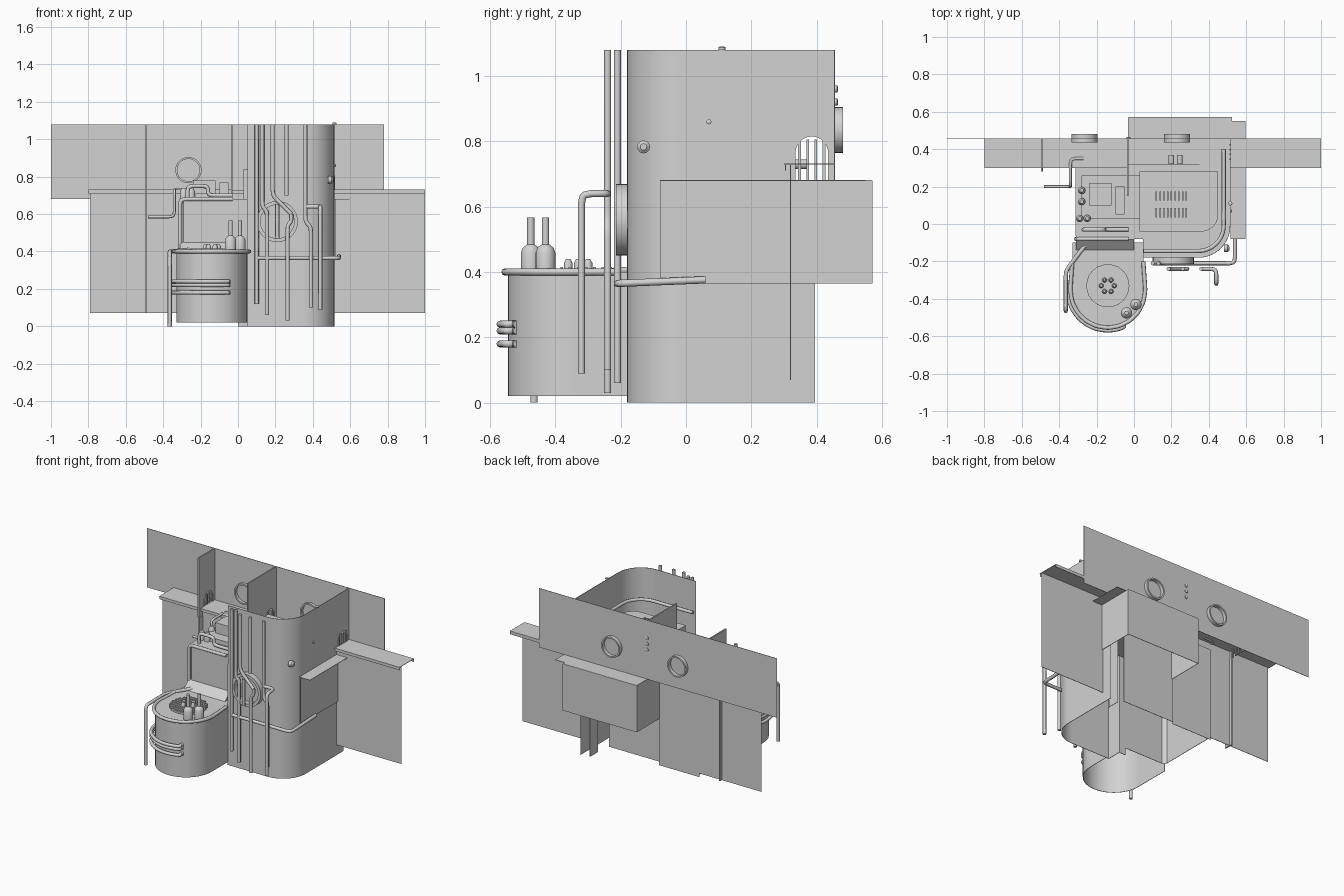
import bpy, bmesh, math
from mathutils import Vector

cube = bpy.data.objects.get("Cube")
if cube:
    bpy.data.objects.remove(cube, do_unlink=True)

grey = bpy.data.materials.new("plain_grey")
grey.use_nodes = True
grey.diffuse_color = (0.65, 0.65, 0.65, 1)
grey.node_tree.nodes["Principled BSDF"].inputs["Base Color"].default_value = grey.diffuse_color

# Shared levels: heights, depths and widths that several parts meet at
TOP, FLOOR, LEDGE, CASE, SKIRT = 1.08, 0.68, 0.73, 0.365, 0.07
BACK, PANEL, FRONT, STEP, REAR = 0.455, 0.32, -0.18, -0.08, 0.57
SIDE, SEAM, MIDDLE, BLOCK, RIB = 0.515, 0.05, -0.03, -0.31, -0.49
SHEET, BAR, PIPE = 0.003, 0.008, 0.011


def finish(name, bm, smooth=True):
    bmesh.ops.recalc_face_normals(bm, faces=bm.faces)
    mesh = bpy.data.meshes.new(name)
    bm.to_mesh(mesh)
    bm.free()
    part = bpy.data.objects.new(name, mesh)
    bpy.context.collection.objects.link(part)
    mesh.materials.append(grey)
    if smooth:
        bpy.ops.object.select_all(action='DESELECT')
        part.select_set(True)
        bpy.context.view_layer.objects.active = part
        bpy.ops.object.shade_smooth_by_angle(angle=math.radians(35))


def box(name, *ranges, thick=SHEET):
    """Box from three ranges; a single number gives a thin sheet there."""
    spans = [r if isinstance(r, tuple) else (r - thick / 2, r + thick / 2) for r in ranges]
    bm = bmesh.new()
    bmesh.ops.create_cube(bm, size=1)
    for vert in bm.verts:
        vert.co = [low + (high - low) * (c + 0.5) for (low, high), c in zip(spans, vert.co)]
    finish(name, bm, False)


def prism(name, outline, axis, start, end):
    """Flat outline extruded along an axis."""
    bm = bmesh.new()
    corners = [(*p[:axis], start, *p[axis:]) for p in outline]
    face = bm.faces.new([bm.verts.new(c) for c in corners])
    grown = bmesh.ops.extrude_face_region(bm, geom=[face])
    for item in grown['geom']:
        if isinstance(item, bmesh.types.BMVert):
            item.co[axis] = end
    finish(name, bm)


def wall(name, path, bottom, top):
    """Thin upright wall following a plan path."""
    inner = []
    for i, point in enumerate(path):
        along = Vector(path[min(i + 1, len(path) - 1)]) - Vector(path[max(i - 1, 0)])
        inner.append(tuple(Vector(point) + along.orthogonal().normalized() * SHEET))
    prism(name, path + inner[::-1], 2, bottom, top)


def arc(x, y, radius, start, end, steps=14):
    angles = [math.radians(start + (end - start) * i / steps) for i in range(steps + 1)]
    return [(x + radius * math.cos(a), y + radius * math.sin(a)) for a in angles]


def at_height(path, z):
    return [(*p, z) for p in path]


def pipe(name, points, radius=PIPE, bend=0.03):
    """Round tube along points, with softened bends."""
    points = [Vector(p) for p in points]
    path = [points[0]]
    for a, b, c in zip(points, points[1:], points[2:]):
        p = b + (a - b).normalized() * min(bend, (a - b).length * 0.4)
        q = b + (c - b).normalized() * min(bend, (c - b).length * 0.4)
        middle = (p + q + b * 2) / 4
        path += [p, (p + b + middle * 2) / 4, middle, (q + b + middle * 2) / 4, q]
    path.append(points[-1])
    curve = bpy.data.curves.new(name, 'CURVE')
    curve.dimensions = '3D'
    curve.bevel_depth, curve.bevel_resolution, curve.use_fill_caps = radius, 2, True
    spline = curve.splines.new('POLY')
    spline.points.add(len(path) - 1)
    for point, place in zip(spline.points, path):
        point.co = (*place, 1)
    bpy.context.collection.objects.link(bpy.data.objects.new(name, curve))
    curve.materials.append(grey)


def lathe(name, profile, place, axis='Z', sides=24):
    """Revolve radius and height pairs about an axis."""
    turn = Vector((0, 0, 1)).rotation_difference(Vector([axis == letter for letter in 'XYZ']))
    bm = bmesh.new()
    rings = [[bm.verts.new(Vector(place) + turn @ Vector((*p, h)))
              for p in arc(0, 0, r, 0, 360, sides)[:-1]] for r, h in profile]
    for low, high in zip(rings, rings[1:]):
        for i in range(sides):
            bm.faces.new((low[i - 1], low[i], high[i], high[i - 1]))
    bmesh.ops.remove_doubles(bm, verts=bm.verts, dist=0.0001)
    finish(name, bm)


def knob(name, place, radius, height, axis='Z'):
    lathe(name, [(0, 0), (radius, 0), (radius, height * 0.7), (radius / 2, height), (0, height)],
          place, axis, 12)


def ring(name, place, outer, inner, depth):
    lathe(name, [(inner, 0), (outer, 0), (outer, depth), (inner, depth), (inner, 0)], place, 'Y', 32)


# Long rear panels and the ledges joining them
box("upper_rear_panel", (-1, 0.78), BACK, (FLOOR, TOP))
for ends in ((-0.79, 0.35), (SIDE, 1)):
    box("lower_rear_panel", ends, PANEL, (SKIRT, LEDGE))
for ends in ((-0.8, MIDDLE), (SIDE, 1)):
    box("ledge", ends, (0.3, BACK), LEDGE)
    for y in (0.305, BACK):
        box("ledge_lip", ends, y, (LEDGE - 0.02, LEDGE))
box("rear_rib", RIB, (0.28, PANEL + 0.02), (SKIRT, FLOOR), thick=BAR)

# Round ports and fittings on the rear panel
for x in (-0.265, 0.23):
    ring("port_ring", (x, BACK - 0.02, 0.835), 0.07, 0.06, 0.045)
for i in range(3):
    knob("panel_knob", (MIDDLE, BACK, 0.88 + i * 0.04), PIPE, PIPE, 'Y')


# Upright plates with barred arches
def arched_plate(name, x, front, thick=BAR):
    middle, radius, spring = 0.385, 0.05, 0.765
    notch = [(middle - radius, FLOOR), *arc(middle, spring, radius, 180, 0), (middle + radius, FLOOR)]
    prism(name, [(front, FLOOR), *notch, (BACK, FLOOR), (BACK, TOP), (front, TOP)], 0, x - thick, x)
    for i in range(4):
        box("arch_bar", x - thick / 2, middle + (i - 1.5) * radius / 2, (FLOOR, spring + radius * 0.8),
            thick=BAR)


arched_plate("outer_partition", RIB, 0.28)
arched_plate("middle_partition", MIDDLE, 0.15)
arched_plate("side_wall_rear", SIDE, 0.3, SHEET)
box("side_wall_rear_lower", (SIDE - SHEET, SIDE), (0.3, 0.395), (0, FLOOR))
box("inner_rear_fin", 0.45, (0.3, 0.385), (0, 0.5))

# Main tower shell with a rounded front corner
radius, ease = 0.17, 0.01
corner = [(SIDE - radius - ease, FRONT), *arc(SIDE - radius, FRONT + radius, radius, -90, 0),
          (SIDE, FRONT + radius + ease)]
wall("tower_wall", [(SEAM, FRONT), *corner, (SIDE, 0.3)], 0, TOP)
box("tower_return", SEAM, (FRONT, STEP), (0, FLOOR))
box("tower_step", (0, SEAM), STEP, (0, FLOOR))
prism("tower_floor", [(MIDDLE, STEP), (SEAM, STEP), (SEAM, FRONT), *corner, (SIDE, BACK), (MIDDLE, BACK)],
      2, FLOOR - SHEET, FLOOR)

# Raised deck with two grilles and a rail inside the tower
deck, deck_end = 0.84, 0.45
prism("raised_deck", [(0.03, -0.04), *arc(deck_end - 0.09, SEAM, 0.09, -90, 0), (deck_end, 0.28), (0.03, 0.28)],
      2, FLOOR, deck)
for y in (0.06, 0.15):
    box("grille_frame", (0.1, 0.3), (y - 0.035, y + 0.035), deck, thick=BAR)
    for i in range(9):
        box("grille_slat", 0.12 + i * 0.02, (y - 0.025, y + 0.025), (deck, deck + 2 * BAR), thick=BAR)
inner_bend = at_height(arc(SIDE - radius, FRONT + radius, radius - 0.035, -90, 0, 6), 0.88)
pipe("inner_rail", [(SEAM, -0.145, 0.88), *inner_bend, (0.48, 0.4, 0.88)])
for x in (0.2, 0.245):
    pipe("rear_cell", [(x, PANEL, LEDGE), (x, 0.37, LEDGE)], 0.015)

# Side and rear casing, open below
box("side_casing", SIDE + BAR, (STEP, REAR), (CASE, FLOOR))
box("casing_flap", (SIDE, 0.595), (STEP, 0.55), FLOOR)
box("casing_back", (MIDDLE, SIDE + BAR), REAR, (CASE, FLOOR))
box("casing_end", MIDDLE, (PANEL, REAR), (CASE, FLOOR))
box("casing_top", (MIDDLE, SIDE + BAR), (PANEL, REAR), FLOOR)

# Left block behind the drum, with machinery on top
wall("block_wall", [(0, STEP), (BLOCK + 0.02, STEP), (BLOCK, STEP + 0.02), (BLOCK, PANEL)], SEAM, FLOOR)
box("block_top", (BLOCK, MIDDLE), (STEP, PANEL), FLOOR)
box("block_rear_plate", (BLOCK - 0.02, MIDDLE), PANEL + BAR, (SEAM, FLOOR))
prism("block_apron", [(STEP, 0.45), (STEP, 0.4), (-0.14, 0.4)], 0, BLOCK, 0)
box("machine_base", (-0.28, SEAM), (0.03, 0.26), (FLOOR, 0.71))
box("machine_case", (-0.24, -0.12), (0.1, 0.22), (FLOOR, 0.78))
box("machine_panel", (-0.1, -0.05), (SEAM, 0.2), (FLOOR, 0.77))
for x, y in ((-0.28, 0.18), (-0.28, 0.12), (-0.29, 0.03), (-0.25, 0.03)):
    knob("machine_knob", (x, y, FLOOR), 0.02, 0.06)
pipe("machine_pipe", [(-0.27, MIDDLE, FLOOR), (-0.27, MIDDLE, 0.75), (-0.16, MIDDLE, 0.75),
                      (-0.16, MIDDLE, 0.7), (MIDDLE, MIDDLE, 0.7)])
pipe("block_edge_pipe", [(BLOCK, STEP, 0.4), (BLOCK, STEP, FLOOR), (MIDDLE, STEP, FLOOR)])
pipe("block_side_pipe", [(-0.48, 0.2, 0.585), (-0.34, 0.2, 0.585), (-0.34, 0.2, LEDGE), (-0.34, 0.35, LEDGE),
                         (-0.27, 0.35, LEDGE)], BAR)

# Drum with a rounded front, rim pipe, standpipe and side hoops
lid, drum_x, drum_y, drum_r = 0.4, -0.14, -0.355, 0.19
left, right, neck = drum_x - drum_r, drum_x + drum_r, -0.1
outline = [(left, neck), (left, drum_y + ease), *arc(drum_x, drum_y, drum_r, 180, 360, 24),
           (right, drum_y + ease), (right, neck)]
wall("drum_wall", outline, 0.02, lid)
prism("drum_lid", outline, 2, lid - SHEET, lid)
rim = at_height(arc(drum_x, drum_y, drum_r + PIPE, 180, 360, 10), lid)
pipe("drum_rim_pipe", [(left, -0.2, lid), *rim, (right, -0.2, lid)], PIPE, 0.02)
stand, stand_y = -0.365, -0.465
pipe("standpipe", [(stand, stand_y, 0), (stand, stand_y, lid), (stand, -0.25, lid),
                   (-0.25, neck, lid + PIPE), (0, neck, lid + PIPE)])
for z in (0.18, 0.22, 0.24):
    hoop = arc(drum_x, drum_y, drum_r + 0.025, 165, 295, 12)
    pipe("drum_hoop", at_height(hoop + arc(drum_x, drum_y, drum_r, 295, 300, 1), z), PIPE, 0.02)

# Lid grille, knobs and bottles
grille_y, grille_r = -0.33, 0.115
lathe("lid_grille", [(0, PIPE), (grille_r, PIPE), (grille_r, 0)], (drum_x, grille_y, lid))
for i in range(-4, 5):
    offset = i * 0.025
    half = math.sqrt(grille_r ** 2 - offset ** 2)
    box("lid_grille_bar", (drum_x - half, drum_x + half), grille_y + offset, (lid, lid + 2 * BAR), thick=BAR)
for x, y in arc(drum_x, grille_y, 0.035, 0, 300, 5):
    knob("lid_knob", (x, y, lid), 0.013, 0.04)
for x, y in ((-0.04, -0.475), (0.01, -0.43)):
    lathe("bottle", [(0.03, 0), (0.03, 0.06), (0.024, 0.075), (PIPE, 0.085), (PIPE, 0.167), (0, 0.167)],
          (x, y, lid))

# Pipes on the tower front: each drops from a head, may jog sideways, and ends at a foot
near, far = FRONT - 0.03, FRONT - 0.06
ring("front_port", (0.21, FRONT - 0.035, 0.56), 0.11, 0.09, 0.035)
for x, y, head, jog, shift, foot in ((0.1, near, TOP, 0.5, 0, 0.12), (0.185, far, TOP, 0.7, 0.1, 0.6),
                                     (0.26, far, TOP, 0.9, 0, 0.7), (0.13, near, TOP, 0.64, 0.025, 0.06),
                                     (0.21, far, 0.65, 0.6, 0, 0.47), (0.285, far, 0.6, 0.56, -0.02, 0.03),
                                     (0.36, far, TOP, 0.56, 0.03, 0.1)):
    pipe("front_pipe", [(x, y, head), (x, y, jog), (x + shift, y, jog - abs(shift)), (x + shift, y, foot)])
out = -0.32
pipe("outer_pipe", [(0.36, far, 0.64), (0.44, far, 0.64), (0.44, out, 0.64), (0.44, out, 0.09)])
pipe("wrap_pipe", [(0.1, near, CASE), (0.54, near, CASE), (0.54, 0.06, CASE + PIPE)])

# Small studs on the tower
knob("corner_lamp", (0.48, -0.13, 0.783), 0.02, 0.03, 'X')
knob("wall_stud", (SIDE, SKIRT, 0.86), BAR, BAR, 'X')
knob("rim_pin", (SIDE, 0.11, TOP), PIPE, PIPE)
